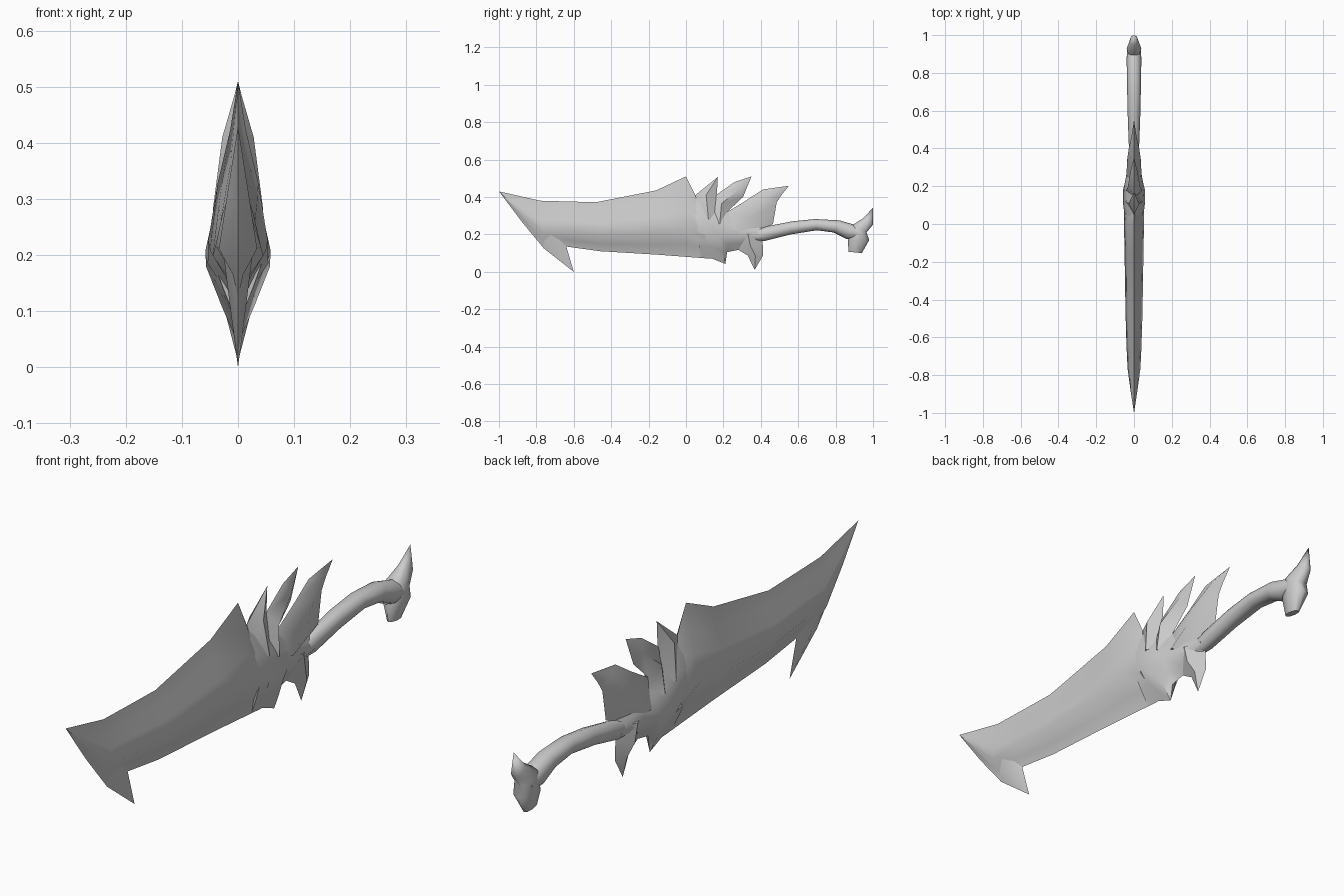
import bpy, bmesh, math

cube = bpy.data.objects.get("Cube")
if cube:
    bpy.data.objects.remove(cube)

grey = bpy.data.materials.new("plain grey")
grey.use_nodes = True
grey.diffuse_color = (0.6, 0.6, 0.6, 1)
grey.node_tree.nodes["Principled BSDF"].inputs["Base Color"].default_value = (0.6, 0.6, 0.6, 1)

# Half cross-sections: (fraction from first edge to second edge, share of half width)
BLADE = [(0.2, 0.26), (0.42, 0.68), (0.66, 1.0), (0.84, 0.28)]
GUARD = [(0.3, 0.65), (0.58, 1.0), (0.8, 0.5)]
SPIKE = [(0.5, 1.0)]
ROUND = [(0.12, 0.7), (0.5, 1.0), (0.88, 0.7)]


def loft(name, section, stations, angle=50):
    """Skin a mirrored section through stations of (edge a, edge b, half width), in y and z."""
    bm = bmesh.new()
    rings = []
    for (ay, az), (by, bz), w in stations:
        pts = [(0, 0)] + section + [(1, 0)] + [(s, -x) for s, x in reversed(section)]
        rings.append([bm.verts.new((x * w, ay + (by - ay) * s, az + (bz - az) * s))
                      for s, x in pts])
    n = len(rings[0])
    for r, q in zip(rings, rings[1:]):
        for i in range(n):
            j = (i + 1) % n
            bm.faces.new((r[i], r[j], q[j], q[i]))
    bm.faces.new(rings[0])
    bm.faces.new(rings[-1])
    bmesh.ops.remove_doubles(bm, verts=bm.verts, dist=0.0005)
    bmesh.ops.recalc_face_normals(bm, faces=bm.faces)
    mesh = bpy.data.meshes.new(name)
    bm.to_mesh(mesh)
    bm.free()
    mesh.materials.append(grey)
    ob = bpy.data.objects.new(name, mesh)
    bpy.context.collection.objects.link(ob)
    bpy.ops.object.select_all(action='DESELECT')
    ob.select_set(True)
    bpy.context.view_layer.objects.active = ob
    bpy.ops.object.shade_smooth_by_angle(angle=math.radians(angle))
    return ob


def tip(y, z):
    return ((y, z), (y, z), 0)


# Broad blade with a thin spine fin and a thin cutting edge
loft("blade", BLADE, [
    tip(-1, 0.43),
    ((-0.89, 0.405), (-0.88, 0.27), 0.018),
    ((-0.78, 0.38), (-0.76, 0.125), 0.034),
    ((-0.64, 0.376), (-0.64, 0.135), 0.04),
    ((-0.48, 0.372), (-0.46, 0.11), 0.045),
    ((-0.16, 0.435), (-0.16, 0.092), 0.05),
    ((0.0, 0.51), (0.0, 0.08), 0.053),
    ((0.05, 0.41), (0.13, 0.07), 0.054)])

# Barb hooking back under the blade tip
loft("tip_barb", SPIKE, [
    ((-0.86, 0.25), (-0.62, 0.22), 0.03),
    ((-0.76, 0.125), (-0.64, 0.135), 0.017),
    tip(-0.6, 0.0)])

# Guard body between blade and grip
loft("guard", GUARD, [
    ((0.03, 0.40), (0.08, 0.075), 0.052),
    ((0.07, 0.40), (0.14, 0.07), 0.058),
    ((0.15, 0.37), (0.21, 0.042), 0.057),
    ((0.22, 0.32), (0.22, 0.105), 0.048),
    ((0.30, 0.29), (0.28, 0.117), 0.036),
    ((0.42, 0.235), (0.40, 0.16), 0.026)])

# Three swept spikes above the guard and one below
loft("front_spike", SPIKE, [
    ((0.04, 0.28), (0.2, 0.28), 0.045),
    ((0.05, 0.41), (0.165, 0.41), 0.028),
    tip(0.17, 0.507)])
loft("middle_spike", SPIKE, [
    ((0.10, 0.26), (0.26, 0.25), 0.042),
    ((0.16, 0.41), (0.22, 0.32), 0.034),
    ((0.26, 0.48), (0.305, 0.4), 0.018),
    tip(0.35, 0.51)])
loft("rear_spike", SPIKE, [
    ((0.18, 0.25), (0.34, 0.2), 0.04),
    ((0.22, 0.32), (0.465, 0.255), 0.036),
    ((0.315, 0.377), (0.485, 0.37), 0.028),
    ((0.41, 0.44), (0.51, 0.41), 0.014),
    tip(0.55, 0.46)])
loft("lower_spike", SPIKE, [
    ((0.25, 0.21), (0.41, 0.2), 0.036),
    ((0.28, 0.117), (0.41, 0.155), 0.034),
    ((0.33, 0.087), (0.412, 0.087), 0.02),
    tip(0.367, 0.01)])

# Curved grip
loft("grip", ROUND, [
    ((0.34, 0.215), (0.35, 0.165), 0.022),
    ((0.44, 0.245), (0.42, 0.165), 0.028),
    ((0.57, 0.27), (0.56, 0.2), 0.033),
    ((0.69, 0.282), (0.70, 0.222), 0.036),
    ((0.82, 0.275), (0.79, 0.21), 0.038),
    ((0.90, 0.252), (0.86, 0.175), 0.039),
    ((0.95, 0.235), (0.93, 0.17), 0.034)], 60)

# Pommel with an upper claw and a blunt lower knob
loft("pommel", ROUND, [
    tip(1.0, 0.342),
    ((0.945, 0.285), (1.0, 0.252), 0.022),
    ((0.89, 0.25), (0.965, 0.21), 0.039),
    ((0.865, 0.165), (0.98, 0.17), 0.036),
    ((0.87, 0.107), (0.94, 0.1), 0.014)], 60)
